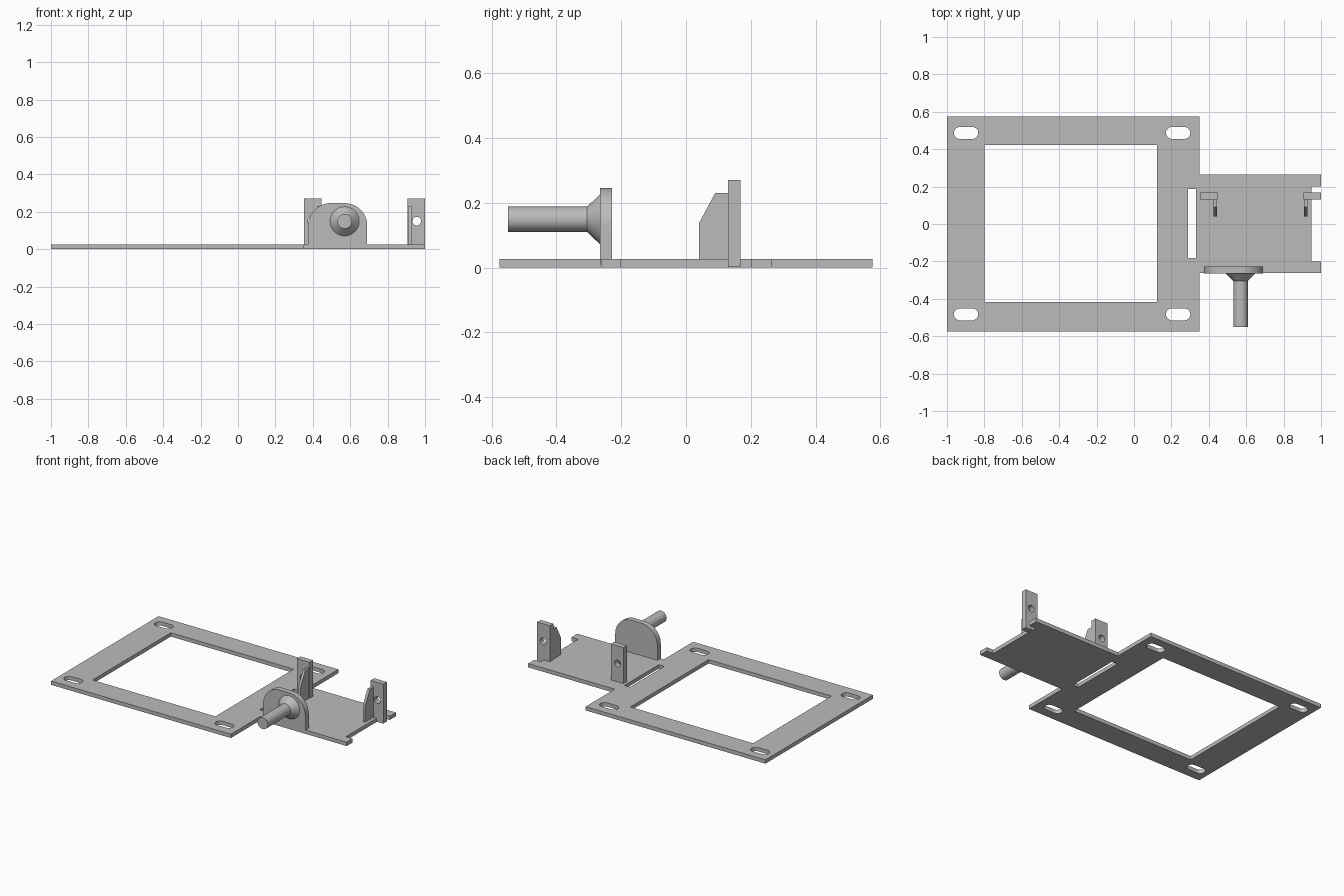
import bpy, bmesh
from math import pi, cos, sin
from mathutils import Matrix

cube = bpy.data.objects.get("Cube")
if cube:
    bpy.data.objects.remove(cube)

grey = bpy.data.materials.new("plain grey")
grey.use_nodes = True
grey.diffuse_color = (0.5, 0.5, 0.5, 1)
grey.node_tree.nodes["Principled BSDF"].inputs["Base Color"].default_value = (0.5, 0.5, 0.5, 1)

# Profile planes: columns send profile u, v and depth to world axes
FLAT = Matrix.Identity(4)
FACING = Matrix(((1, 0, 0, 0), (0, 0, -1, 0), (0, 1, 0, 0), (0, 0, 0, 1)))
SIDE = Matrix(((0, 0, 1, 0), (1, 0, 0, 0), (0, 1, 0, 0), (0, 0, 0, 1)))
THICK = 0.026


def rect(u0, u1, v0, v1):
    return [(u0, v0), (u1, v0), (u1, v1), (u0, v1)]


def arc(u, v, r, start, end, steps=16):
    angles = [start + (end - start) * i / steps for i in range(steps + 1)]
    return [(u + r * cos(a), v + r * sin(a)) for a in angles]


def finish(name, bm):
    bmesh.ops.remove_doubles(bm, verts=bm.verts, dist=0.0001)
    bmesh.ops.recalc_face_normals(bm, faces=bm.faces)
    mesh = bpy.data.meshes.new(name)
    bm.to_mesh(mesh)
    bm.free()
    mesh.materials.append(grey)
    obj = bpy.data.objects.new(name, mesh)
    bpy.context.collection.objects.link(obj)
    bpy.ops.object.select_all(action="DESELECT")
    obj.select_set(True)
    bpy.context.view_layer.objects.active = obj
    bpy.ops.object.shade_smooth_by_angle(angle=pi / 6)
    return obj


def extruded(name, outlines, plane, low, high):
    """Fill the first outline, leave the others as holes, and extrude."""
    curve = bpy.data.curves.new(name + " profile", "CURVE")
    curve.dimensions = "2D"
    curve.fill_mode = "BOTH"
    curve.extrude = (high - low) / 2
    for points in outlines:
        spline = curve.splines.new("POLY")
        spline.points.add(len(points) - 1)
        for p, (u, v) in zip(spline.points, points):
            p.co = (u, v, 0, 1)
        spline.use_cyclic_u = True
    helper = bpy.data.objects.new(name + " profile", curve)
    bpy.context.collection.objects.link(helper)
    bpy.context.view_layer.update()
    filled = helper.evaluated_get(bpy.context.evaluated_depsgraph_get())
    mesh = bpy.data.meshes.new_from_object(filled)
    bm = bmesh.new()
    bm.from_mesh(mesh)
    bpy.data.objects.remove(helper)
    bpy.data.curves.remove(curve)
    bpy.data.meshes.remove(mesh)
    bm.transform(plane @ Matrix.Translation((0, 0, (low + high) / 2)))
    return finish(name, bm)


# Base plate: open frame with a notched side shelf
outline = [(-1, -0.576), (0.35, -0.576), (0.35, -0.263), (1, -0.263), (1, -0.2),
           (0.95, -0.2), (0.95, 0.2), (1, 0.2), (1, 0.265), (0.35, 0.265),
           (0.35, 0.576), (-1, 0.576)]
holes = [rect(-0.8, 0.123, -0.418, 0.422), rect(0.29, 0.332, -0.182, 0.187)]
for x in (-0.898, 0.236):
    for y in (-0.483, 0.487):
        holes.append(arc(x + 0.033, y, 0.032, -pi / 2, pi / 2)
                     + arc(x - 0.033, y, 0.032, pi / 2, 1.5 * pi))
extruded("base_plate", [outline] + holes, FLAT, 0, THICK)

# Two mirrored posts, each drilled and braced by a gusset
MID = 0.676
gusset = [(0.132, 0.02), (0.04, 0.02), (0.04, 0.137), (0.09, 0.23), (0.132, 0.23)]
for side, label in ((-1, "right"), (1, "left")):
    a, b = sorted((MID + side * 0.229, MID + side * 0.324))
    hole = arc(MID + side * 0.28, 0.15, 0.023, 0, 2 * pi, 24)[:-1]
    extruded(label + "_post", [rect(a, b, 0.002, 0.27), hole], FACING, -0.168, -0.13)
    a, b = sorted((MID + side * 0.233, MID + side * 0.251))
    extruded(label + "_gusset", [gusset], SIDE, a, b)

# Round-shouldered bracket on the front edge
shoulders = arc(0.57, 0.125, 0.121, 0, pi / 2) + arc(0.496, 0.125, 0.121, pi / 2, pi)
bracket = [(0.375, 0.01), (0.691, 0.01)] + shoulders
extruded("shaft_bracket", [bracket], FACING, 0.228, 0.265)


# Flared collar and shaft
def turned(name, r_back, r_front, y_back, y_front):
    bm = bmesh.new()
    bmesh.ops.create_cone(bm, cap_ends=True, segments=48, radius1=r_back,
                          radius2=r_front, depth=y_back - y_front)
    bm.transform(Matrix.Translation((0.57, (y_back + y_front) / 2, 0.149)) @ FACING)
    finish(name, bm)


turned("shaft_collar", 0.079, 0.039, -0.264, -0.305)
turned("shaft", 0.039, 0.039, -0.28, -0.55)
